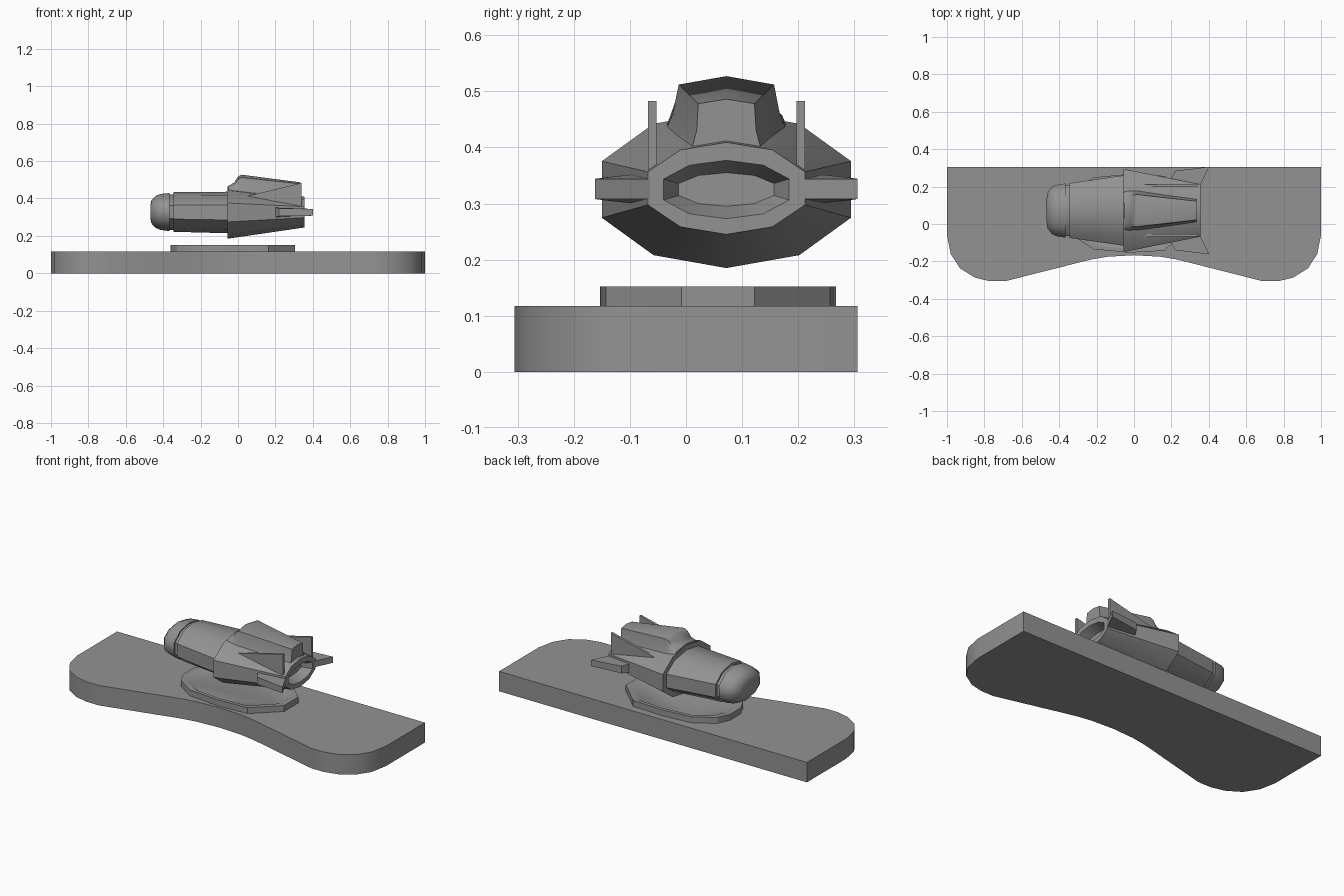
import bpy, bmesh

if "Cube" in bpy.data.objects:
    bpy.data.objects.remove(bpy.data.objects["Cube"])

CY = 0.072  # ship axis in y

# Dark grey finish shared by every part
GREY = bpy.data.materials.new("dark_grey")
GREY.diffuse_color = (.29, .29, .29, 1)
GREY.use_nodes = True
GREY.node_tree.nodes["Principled BSDF"].inputs["Base Color"].default_value = GREY.diffuse_color


def finish(name, bm, angle=0.5):
    bmesh.ops.recalc_face_normals(bm, faces=bm.faces)
    me = bpy.data.meshes.new(name)
    bm.to_mesh(me)
    bm.free()
    me.materials.append(GREY)
    ob = bpy.data.objects.new(name, me)
    bpy.context.collection.objects.link(ob)
    bpy.ops.object.select_all(action='DESELECT')
    ob.select_set(True)
    bpy.context.view_layer.objects.active = ob
    bpy.ops.object.shade_smooth_by_angle(angle=angle)
    return ob


def loft(name, rings, angle=0.5):
    """Skin closed rings of equal length and cap both ends."""
    bm = bmesh.new()
    loops = [[bm.verts.new(p) for p in r] for r in rings]
    n = len(loops[0])
    for a, b in zip(loops, loops[1:]):
        for i in range(n):
            j = (i + 1) % n
            bm.faces.new((a[i], a[j], b[j], b[i]))
    bm.faces.new(loops[0])
    bm.faces.new(loops[-1])
    return finish(name, bm, angle)


def slab(name, outline, z0, z1, angle=0.5):
    return loft(name, [[(x, y, z) for x, y in outline] for z in (z0, z1)], angle)


# Display base: straight back, two rounded lobes at the front
half = [(0, -.167), (.14, -.175), (.22, -.188), (.30, -.207), (.40, -.233), (.69, -.306),
        (.77, -.306), (.85, -.287), (.93, -.237), (.98, -.16), (1, -.06), (1, .306)]
slab("display_base", half + [(-x, y) for x, y in half[:0:-1]], 0, .117, .6)

# Faceted plinth with a shallow dished top
side = [(.333, .065), (.19, .2), (0, .21), (-.19, .192), (-.3, .12), (-.333, .05)]
plate = side + [(x, -y) for x, y in side[::-1]]
loft("plinth", [[(-.027 + x * s, .057 + y * s, z) for x, y in plate]
                for s, z in ((1, .112), (1, .152), (.9, .152), (.82, .14))])


# Hull: ten-sided flattened section swept along x, with groove, collar and nozzle
def section(x, w, h, z):
    q = [(0, h), (.585 * w, .836 * h), (w, .36 * h), (w, -.36 * h), (.585 * w, -.836 * h), (0, -h)]
    q += [(-a, b) for a, b in q[4:0:-1]]
    return [(x, CY + a, z + b) for a, b in q]


nose = [(-.468, .055, .035, .329), (-.463, .095, .062, .329), (-.44, .125, .086, .328),
        (-.415, .137, .096, .328), (-.365, .145, .102, .327), (-.365, .13, .09, .327)]
loft("nose_cap", [section(*s) for s in nose], 1.2)

hull = [(-.37, .135, .095, .327), (-.345, .135, .095, .327),
        (-.345, .146, .106, .328), (-.055, .188, .111, .325), (-.055, .222, .14, .325),
        (.355, .14, .082, .327), (.355, .112, .052, .325), (.30, .085, .03, .325)]
loft("hull", [section(*s) for s in hull], .6)


# Raised hump on the rear hull
def hump(x, *pts):
    return [(x, CY + a, z) for a, z in pts] + [(x, CY - a, z) for a, z in pts[::-1] if a]


loft("upper_hump", [
    hump(-.05, (0, .468), (.08, .458), (.1, .45), (.115, .42)),
    hump(-.02, (0, .485), (.084, .473), (.1, .456), (.115, .42)),
    hump(.0, (0, .517), (.084, .503), (.096, .458), (.113, .42)),
    hump(.02, (0, .527), (.085, .512), (.095, .46), (.111, .42)),
    hump(.335, (0, .486), (.05, .478), (.053, .43), (.065, .385))], .6)

# Upright and tapered horizontal tail fins on both sides
for s, label in ((1, "left"), (-1, "right")):
    tri = [(.035, .41), (.34, .483), (.34, .355)]
    loft("upright_fin_" + label, [[(x, CY + s * o, z) for x, z in tri] for o in (.125, .14)], .3)
    foot = [(.2, .14, .025), (.2, .175, .025), (.22, .212, .021), (.402, .234, .018), (.352, .13, .018)]
    loft("side_fin_" + label, [[(x, CY + s * o, .326 + k * t) for x, o, t in foot] for k in (-1, 1)], .3)
